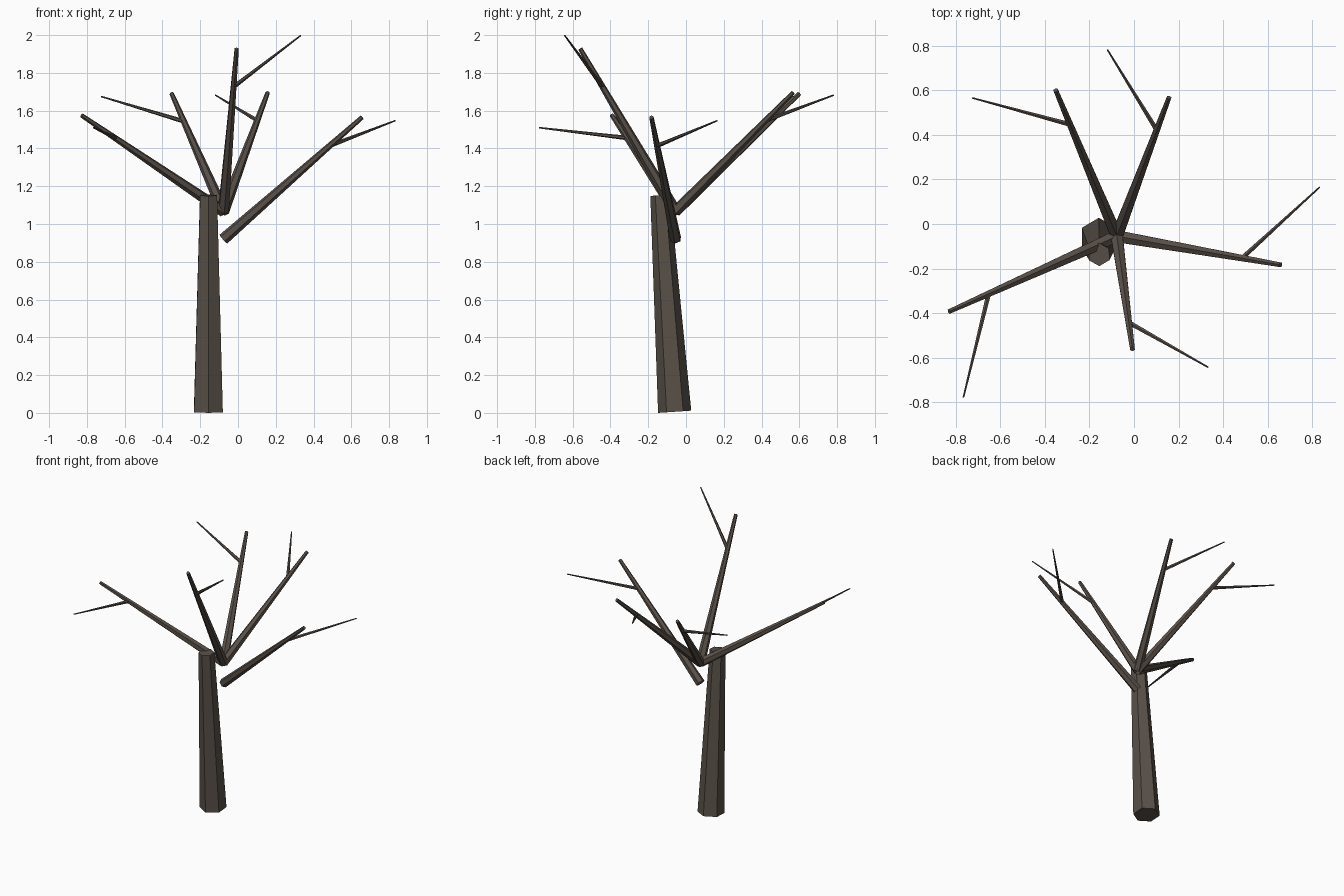
import bpy
from mathutils import Vector

if "Cube" in bpy.data.objects:
    bpy.data.objects.remove(bpy.data.objects["Cube"])

bark = bpy.data.materials.new("bark")
bark.diffuse_color = (0.10, 0.08, 0.065, 1)
bark.use_nodes = True
bark.node_tree.nodes["Principled BSDF"].inputs["Base Color"].default_value = bark.diffuse_color


def limb(name, start, end, r1, r2, sides=6):
    """Tapered low-poly cone running from start to end."""
    a, b = Vector(start), Vector(end)
    axis = b - a
    bpy.ops.mesh.primitive_cone_add(vertices=sides, radius1=r1, radius2=r2,
                                    depth=axis.length, location=(a + b) / 2)
    ob = bpy.context.object
    ob.name = name
    ob.rotation_euler = axis.to_track_quat('Z', 'Y').to_euler()
    ob.data.materials.append(bark)
    return ob


# Trunk, leaning slightly forward
limb("trunk", (-0.157, -0.060, 0.006), (-0.156, -0.137, 1.152), 0.088, 0.052)

# Main branches: name, start height, tip, twig tip
fork = (-0.077, -0.055)
branches = [
    ("left", 1.067, (-0.828, -0.392, 1.575), (-0.765, -0.778, 1.51)),
    ("back_left", 1.067, (-0.351, 0.600, 1.69), (-0.724, 0.565, 1.675)),
    ("back_right", 1.067, (0.157, 0.567, 1.695), (-0.119, 0.781, 1.682)),
    ("right", 0.92, (0.657, -0.183, 1.565), (0.832, 0.165, 1.547)),
    ("front", 1.067, (-0.007, -0.560, 1.928), (0.332, -0.642, 1.998)),
]

# Each branch carries one twig about three quarters along
for name, z, tip, twig_tip in branches:
    start = Vector((*fork, z))
    limb("branch_" + name, start, tip, 0.031, 0.012)
    limb("twig_" + name, start.lerp(Vector(tip), 0.765), twig_tip, 0.012, 0.004)
